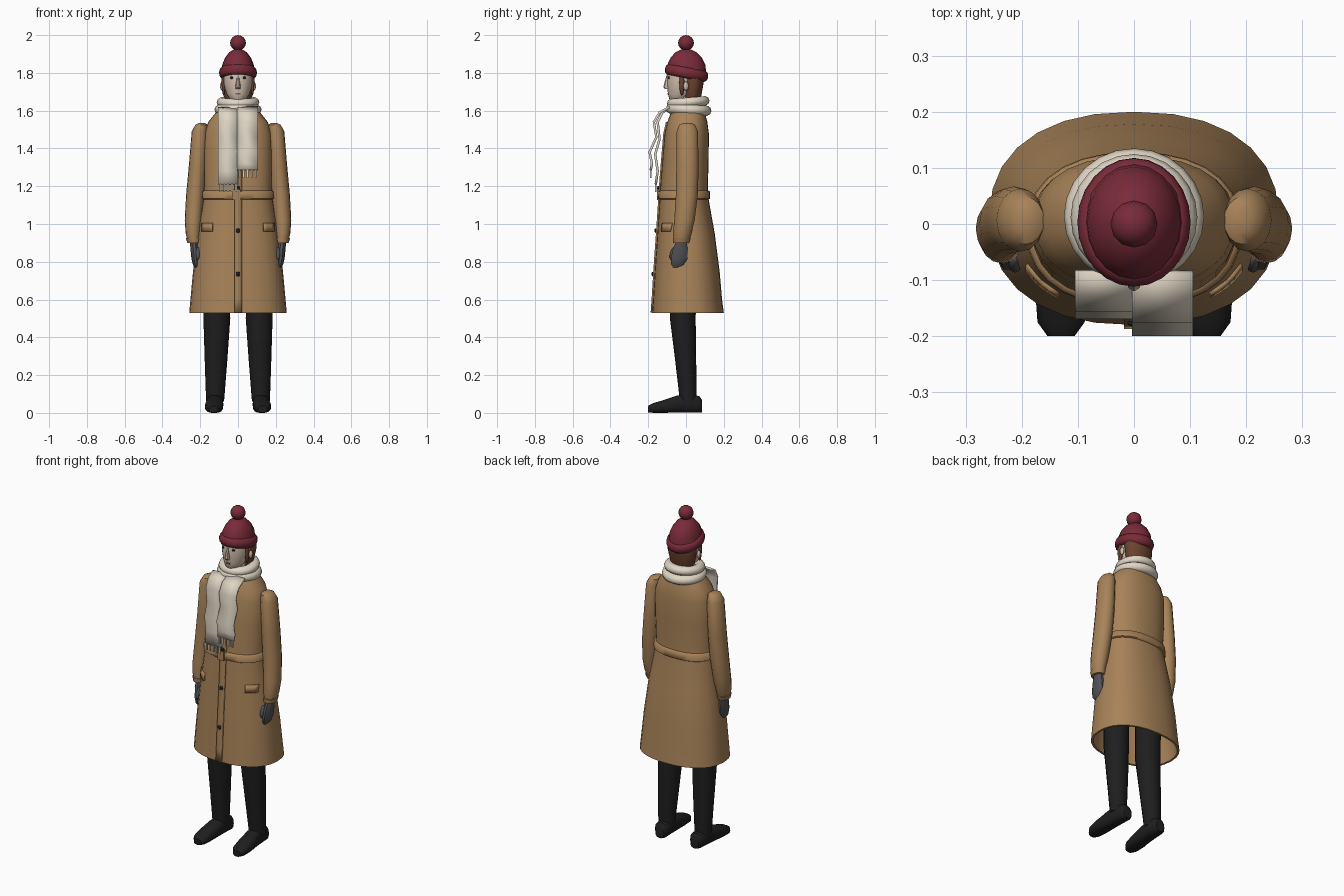
import bpy, bmesh, math
from mathutils import Matrix


def material(name, rgb):
    m = bpy.data.materials.new(name)
    m.diffuse_color = (*rgb, 1)
    return m


CAMEL = material("camel wool", (0.39, 0.225, 0.098))
CREAM = material("cream knit", (0.74, 0.67, 0.55))
RED = material("wine red knit", (0.19, 0.024, 0.040))
SKIN = material("skin", (0.66, 0.53, 0.43))
HAIR = material("brown hair", (0.15, 0.055, 0.028))
BLACK = material("black cloth", (0.013, 0.013, 0.014))
GREY = material("grey glove", (0.085, 0.085, 0.095))
LIPS = material("lips", (0.25, 0.09, 0.08))


def finish(bm, name, mat, angle=40):
    bmesh.ops.recalc_face_normals(bm, faces=bm.faces)
    me = bpy.data.meshes.new(name)
    bm.to_mesh(me)
    bm.free()
    ob = bpy.data.objects.new(name, me)
    bpy.context.collection.objects.link(ob)
    me.materials.append(mat)
    bpy.ops.object.select_all(action='DESELECT')
    ob.select_set(True)
    bpy.context.view_layer.objects.active = ob
    bpy.ops.object.shade_smooth_by_angle(angle=math.radians(angle))
    return ob


def spow(v, p):
    return math.copysign(abs(v) ** (2 / p), v)


def loft(name, rings, mat, n=16, p=2.0, axis='Z', angle=40):
    """Rings are (height, cx, cy, rx, ry); axis Y runs the rings along y."""
    bm = bmesh.new()
    loops = []
    for h, cx, cy, rx, ry in rings:
        loop = []
        for i in range(n):
            a = 2 * math.pi * i / n
            u, v = cx + rx * spow(math.cos(a), p), cy + ry * spow(math.sin(a), p)
            loop.append(bm.verts.new((u, v, h) if axis == 'Z' else (u, h, v)))
        loops.append(loop)
    for a, b in zip(loops, loops[1:]):
        for i in range(n):
            j = (i + 1) % n
            bm.faces.new((a[i], a[j], b[j], b[i]))
    bm.faces.new(loops[0])
    bm.faces.new(loops[-1])
    return finish(bm, name, mat, angle)


def ball(name, loc, scale, mat, rot=0, seg=12):
    bm = bmesh.new()
    bmesh.ops.create_uvsphere(bm, u_segments=seg, v_segments=max(6, seg * 2 // 3), radius=1)
    bm.transform(Matrix.Translation(loc) @ Matrix.Rotation(rot, 4, 'X') @ Matrix.Diagonal((*scale, 1)))
    return finish(bm, name, mat, 60)


def box(name, loc, size, mat):
    bm = bmesh.new()
    bmesh.ops.create_cube(bm, size=1)
    bm.transform(Matrix.Translation(loc) @ Matrix.Diagonal((*size, 1)))
    return finish(bm, name, mat)


def ring(name, loc, rx, ry, r, rz, mat, tilt=0):
    """Elliptical torus with tube radius r and tube half height rz."""
    bm = bmesh.new()
    n, m = 24, 10
    v = []
    for i in range(n):
        a = 2 * math.pi * i / n
        for j in range(m):
            b = 2 * math.pi * j / m
            v.append(bm.verts.new(((rx + r * math.cos(b)) * math.cos(a),
                                   (ry + r * math.cos(b)) * math.sin(a), rz * math.sin(b))))
    for i in range(n):
        for j in range(m):
            i2, j2 = (i + 1) % n, (j + 1) % m
            bm.faces.new((v[i * m + j], v[i2 * m + j], v[i2 * m + j2], v[i * m + j2]))
    bm.transform(Matrix.Translation(loc) @ Matrix.Rotation(tilt, 4, 'X'))
    return finish(bm, name, mat, 60)


def sheet(name, rows, mat, thick):
    bm = bmesh.new()
    g = [[bm.verts.new(q) for q in row] for row in rows]
    for a, b in zip(g, g[1:]):
        for i in range(len(a) - 1):
            bm.faces.new((a[i], a[i + 1], b[i + 1], b[i]))
    ob = finish(bm, name, mat)
    mod = ob.modifiers.new("thickness", 'SOLIDIFY')
    mod.thickness = thick
    mod.offset = 0
    return ob


# Coat: outer shell, then the lining turned up inside the hem
COAT = [(0.53, 0, 0.01, 0.258, 0.19), (0.60, 0, 0.008, 0.252, 0.183), (0.75, 0, 0.006, 0.238, 0.172),
        (0.95, 0, 0, 0.214, 0.152), (1.13, 0, -0.01, 0.184, 0.13), (1.20, 0, -0.01, 0.179, 0.126),
        (1.35, 0, -0.002, 0.182, 0.122), (1.48, 0, 0.004, 0.177, 0.117), (1.54, 0, 0.007, 0.158, 0.106),
        (1.59, 0, 0.01, 0.118, 0.09), (1.63, 0, 0.01, 0.085, 0.075)]
LINING = [(0.80, 0, 0.005, 0.215, 0.15), (0.60, 0, 0.008, 0.24, 0.171), (0.53, 0, 0.01, 0.246, 0.178)]
P = 2.3
loft("coat", LINING + COAT, CAMEL, 28, P, angle=50)


def coat_front(x, z):
    for a, b in zip(COAT, COAT[1:]):
        if a[0] <= z <= b[0]:
            t = (z - a[0]) / (b[0] - a[0])
            _, _, cy, rx, ry = [s + (e - s) * t for s, e in zip(a, b)]
            return cy - ry * (1 - min(1, abs(x) / rx) ** P) ** (1 / P)


def on_coat(name, x0, x1, zs, nx):
    xs = [x0 + (x1 - x0) * i / nx for i in range(nx + 1)]
    return sheet(name, [[(x, coat_front(x, z) - 0.003, z) for x in xs] for z in zs], CAMEL, 0.009)


# Placket, belt, buckle, buttons and pocket flaps
on_coat("placket", -0.018, 0.02, [0.531, 0.6, 0.75, 0.95, 1.13, 1.2, 1.35, 1.48, 1.54], 1)
loft("belt", [(1.13, 0, -0.01, 0.183, 0.13), (1.135, 0, -0.01, 0.192, 0.138),
              (1.172, 0, -0.01, 0.19, 0.137), (1.178, 0, -0.01, 0.18, 0.127)], CAMEL, 28, P, angle=60)
box("belt_buckle", (-0.008, -0.148, 1.155), (0.042, 0.012, 0.055), CAMEL)
for z in (0.735, 0.965, 1.19):
    ball("button", (0, coat_front(0, z) - 0.01, z), (0.012, 0.006, 0.012), BLACK)
for s in (-1, 1):
    on_coat("pocket_flap", s * 0.135, s * 0.19, [0.96, 1.005], 4)

# Sleeves, gloves, legs and shoes on both sides
for s in (-1, 1):
    def side(rings):
        return [(h, s * x, y, a, b) for h, x, y, a, b in rings]

    loft("sleeve", side([(1.535, 0.19, 0.006, 0.015, 0.022), (1.525, 0.193, 0.006, 0.033, 0.042),
                         (1.49, 0.202, 0.007, 0.043, 0.056), (1.30, 0.214, 0.008, 0.047, 0.059),
                         (1.15, 0.226, 0.004, 0.049, 0.058), (1.02, 0.236, -0.008, 0.046, 0.054),
                         (0.95, 0.237, -0.02, 0.040, 0.049), (0.90, 0.234, -0.025, 0.029, 0.037)]), CAMEL, 16)
    loft("cuff", side([(0.90, 0.234, -0.026, 0.034, 0.042), (0.925, 0.236, -0.023, 0.040, 0.047)]), CAMEL, 16)
    loft("glove", side([(0.91, 0.233, -0.025, 0.022, 0.028), (0.87, 0.230, -0.03, 0.022, 0.04),
                        (0.82, 0.226, -0.036, 0.021, 0.047), (0.785, 0.222, -0.042, 0.017, 0.038),
                        (0.77, 0.22, -0.046, 0.009, 0.022)]), GREY, 10)
    ball("thumb", (s * 0.212, -0.07, 0.845), (0.012, 0.014, 0.036), GREY, -0.3, 8)
    loft("trouser_leg", side([(0.70, 0.112, -0.015, 0.07, 0.072), (0.50, 0.112, -0.017, 0.071, 0.068),
                              (0.30, 0.116, -0.003, 0.061, 0.057), (0.12, 0.120, 0.008, 0.051, 0.047),
                              (0.06, 0.121, 0.01, 0.047, 0.044)]), BLACK, 16)
    loft("shoe", side([(0.085, 0.116, 0.036, 0.028, 0.033), (0.07, 0.117, 0.045, 0.04, 0.045),
                       (0.01, 0.120, 0.050, 0.042, 0.05), (-0.05, 0.123, 0.046, 0.044, 0.046),
                       (-0.12, 0.128, 0.034, 0.048, 0.034), (-0.175, 0.130, 0.026, 0.042, 0.026),
                       (-0.2, 0.130, 0.02, 0.024, 0.018)]), BLACK, 14, 2.6, 'Y')

# Head, nose, eyes, brows, ears, mouth and hair
loft("neck", [(1.58, 0, 0.015, 0.05, 0.05), (1.72, 0, 0.01, 0.048, 0.05)], SKIN)
loft("head", [(1.642, 0, -0.05, 0.022, 0.025), (1.655, 0, -0.045, 0.04, 0.042), (1.69, 0, -0.026, 0.062, 0.07),
              (1.74, 0, -0.014, 0.076, 0.086), (1.80, 0, -0.01, 0.08, 0.09), (1.86, 0, 0, 0.07, 0.08)], SKIN, 20)
loft("nose", [(1.715, 0, -0.098, 0.012, 0.014), (1.725, 0, -0.1, 0.014, 0.02),
              (1.785, 0, -0.094, 0.006, 0.01)], SKIN, 8)
box("mouth", (0, -0.0935, 1.69), (0.024, 0.009, 0.008), LIPS)
for s in (-1, 1):
    ball("eye", (s * 0.033, -0.090, 1.775), (0.010, 0.007, 0.007), BLACK, 0, 8)
    box("eyebrow", (s * 0.035, -0.0905, 1.795), (0.026, 0.008, 0.005), HAIR)
    ball("ear", (s * 0.085, 0.0, 1.73), (0.010, 0.014, 0.024), SKIN, 0, 8)
    ball("side_lock", (s * 0.076, -0.022, 1.75), (0.011, 0.014, 0.07), HAIR, 0, 8)
loft("hair", [(1.64, 0, 0.03, 0.06, 0.04), (1.68, 0, 0.034, 0.076, 0.048), (1.74, 0, 0.038, 0.087, 0.055),
              (1.80, 0, 0.035, 0.088, 0.062), (1.85, 0, 0.03, 0.07, 0.06)], HAIR, 18)

# Knitted hat with a tilted brim and a pompom
ring("hat_brim", (0, 0.003, 1.80), 0.079, 0.095, 0.022, 0.03, RED, -0.2)
loft("hat_crown", [(1.80, 0, 0.003, 0.088, 0.104), (1.845, 0, 0.002, 0.083, 0.1), (1.88, 0, 0.001, 0.069, 0.083),
                   (1.91, 0, 0, 0.046, 0.055), (1.925, 0, 0, 0.02, 0.025)], RED, 20)
ball("pompom", (0, 0, 1.959), (0.042, 0.042, 0.041), RED)

# Scarf: two rolls round the neck, two hanging tails with fringe
ring("scarf_upper_roll", (0, 0.012, 1.645), 0.083, 0.083, 0.03, 0.026, CREAM, 0.08)
ring("scarf_lower_roll", (0, 0.014, 1.605), 0.094, 0.09, 0.031, 0.028, CREAM, -0.06)
TAILS = {"scarf_long_tail": (-0.105, 0.0, [(-0.085, 1.615), (-0.125, 1.59), (-0.15, 1.54), (-0.14, 1.45),
                                           (-0.163, 1.37), (-0.15, 1.28), (-0.16, 1.21)]),
         "scarf_short_tail": (-0.004, 0.105, [(-0.085, 1.62), (-0.14, 1.59), (-0.17, 1.54), (-0.157, 1.46),
                                              (-0.193, 1.38), (-0.18, 1.32), (-0.187, 1.285)])}
for name, (x0, x1, path) in TAILS.items():
    sheet(name, [[(x0, y, z), (x1, y, z)] for y, z in path], CREAM, 0.013)
    y, z = path[-1]
    for i in range(5):
        x = x0 + (x1 - x0) * (i + 0.5) / 5
        box("scarf_fringe", (x, y, z - 0.018), (0.009, 0.008, 0.045), CREAM)
